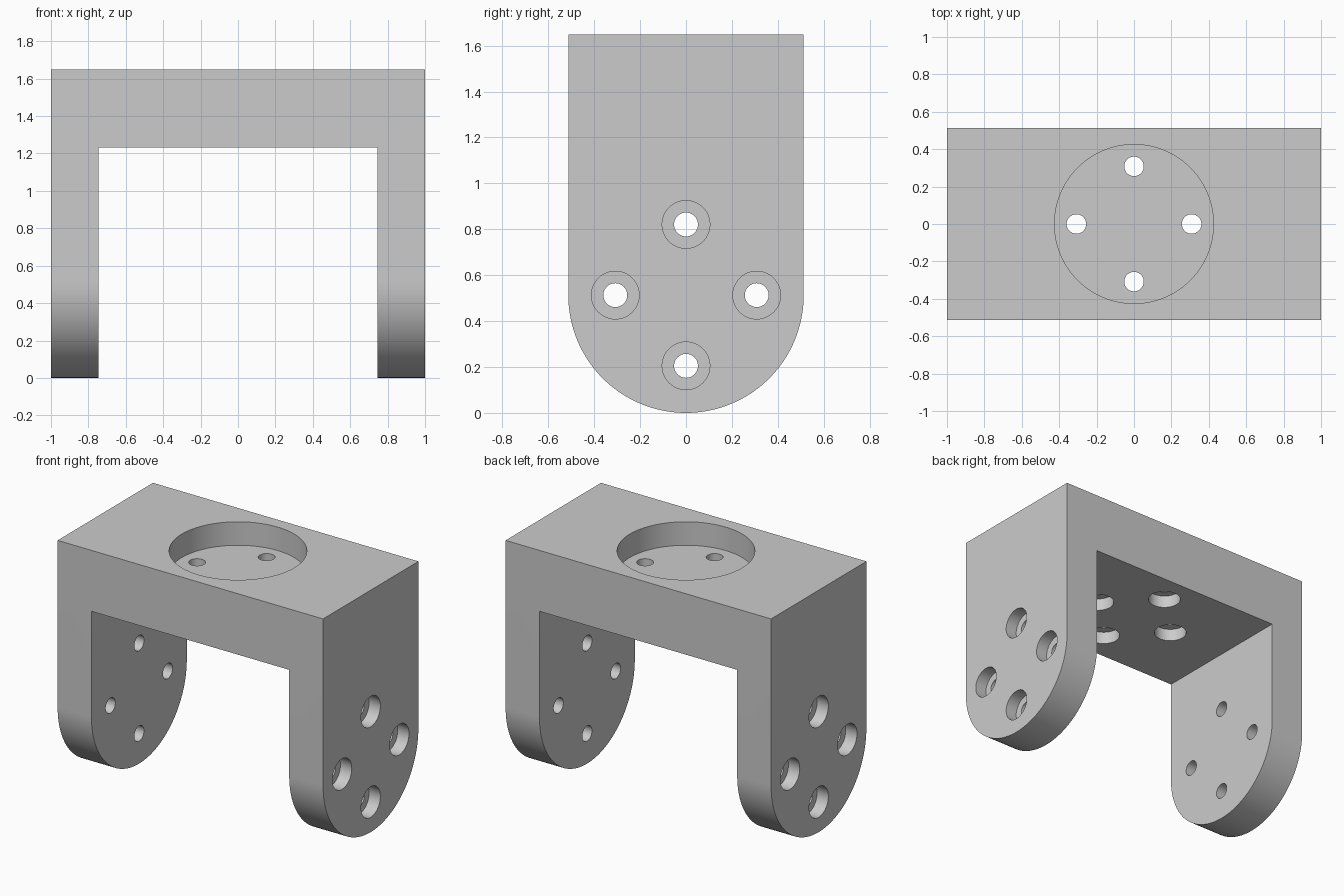
import bpy
import math
from mathutils import Vector

HALF_X, R, HEIGHT = 1.0, 0.513, 1.648   # half width, leg radius, total height
INNER_X, INNER_Z = 0.745, 1.233         # opening between the legs
RECESS_R, RECESS_D = 0.425, 0.16
HOLE_R, BORE_R, BORE_D, RING = 0.052, 0.104, 0.085, 0.308

cube = bpy.data.objects.get("Cube")
if cube:
    bpy.data.objects.remove(cube, do_unlink=True)

grey = bpy.data.materials.new("plain grey")
grey.use_nodes = True
colour = (0.6, 0.6, 0.6, 1)
grey.diffuse_color = colour
grey.node_tree.nodes["Principled BSDF"].inputs["Base Color"].default_value = colour

# Bracket body: rounded-bottom profile extruded across the width
steps = 64
profile = [(-R, HEIGHT)]
for i in range(steps + 1):
    a = math.pi + math.pi * i / steps
    profile.append((R * math.cos(a), R + R * math.sin(a)))
profile.append((R, HEIGHT))
n = len(profile)
verts = [(x, y, z) for x in (-HALF_X, HALF_X) for y, z in profile]
faces = [tuple(reversed(range(n))), tuple(range(n, 2 * n))]
faces += [(i, (i + 1) % n, n + (i + 1) % n, n + i) for i in range(n)]
mesh = bpy.data.meshes.new("bracket")
mesh.from_pydata(verts, [], faces)
mesh.materials.append(grey)
bracket = bpy.data.objects.new("bracket", mesh)
bpy.context.collection.objects.link(bracket)


def cut(cutter):
    """Subtract the cutter from the bracket and remove it."""
    cutter.hide_render = True
    cutter.data.materials.append(grey)
    bpy.context.view_layer.objects.active = bracket
    mod = bracket.modifiers.new("cut", 'BOOLEAN')
    mod.operation, mod.solver, mod.object = 'DIFFERENCE', 'EXACT', cutter
    bpy.ops.object.modifier_apply(modifier=mod.name)
    bpy.data.objects.remove(cutter, do_unlink=True)


def drill(start, end, radius, sides=48):
    """Cut a round hole between two points."""
    start, end = Vector(start), Vector(end)
    axis = end - start
    bpy.ops.mesh.primitive_cylinder_add(
        vertices=sides, radius=radius, depth=axis.length,
        location=(start + end) / 2, rotation=axis.to_track_quat('Z', 'Y').to_euler())
    cut(bpy.context.object)


# Opening between the legs
bpy.ops.mesh.primitive_cube_add(size=1, location=(0, 0, INNER_Z / 2 - 0.5))
opening = bpy.context.object
opening.scale = (2 * INNER_X, 2, INNER_Z + 1)
cut(opening)

# Round recess in the top
floor_z = HEIGHT - RECESS_D
drill((0, 0, floor_z), (0, 0, HEIGHT + 0.1), RECESS_R, 96)

# Rings of four counterbored holes in the top plate and both legs
for u, v in ((RING, 0), (-RING, 0), (0, RING), (0, -RING)):
    drill((u, v, INNER_Z - 0.1), (u, v, INNER_Z + BORE_D), BORE_R)
    drill((u, v, INNER_Z), (u, v, floor_z + 0.1), HOLE_R)
    for side in (-1, 1):
        y, z = u, R + v
        drill((side * (HALF_X + 0.1), y, z), (side * (HALF_X - BORE_D), y, z), BORE_R)
        drill((side * HALF_X, y, z), (side * (INNER_X - 0.1), y, z), HOLE_R)

# Smooth curved walls, sharp edges
bpy.ops.object.select_all(action='DESELECT')
bracket.select_set(True)
bpy.context.view_layer.objects.active = bracket
bpy.ops.object.shade_smooth_by_angle(angle=math.radians(30))
